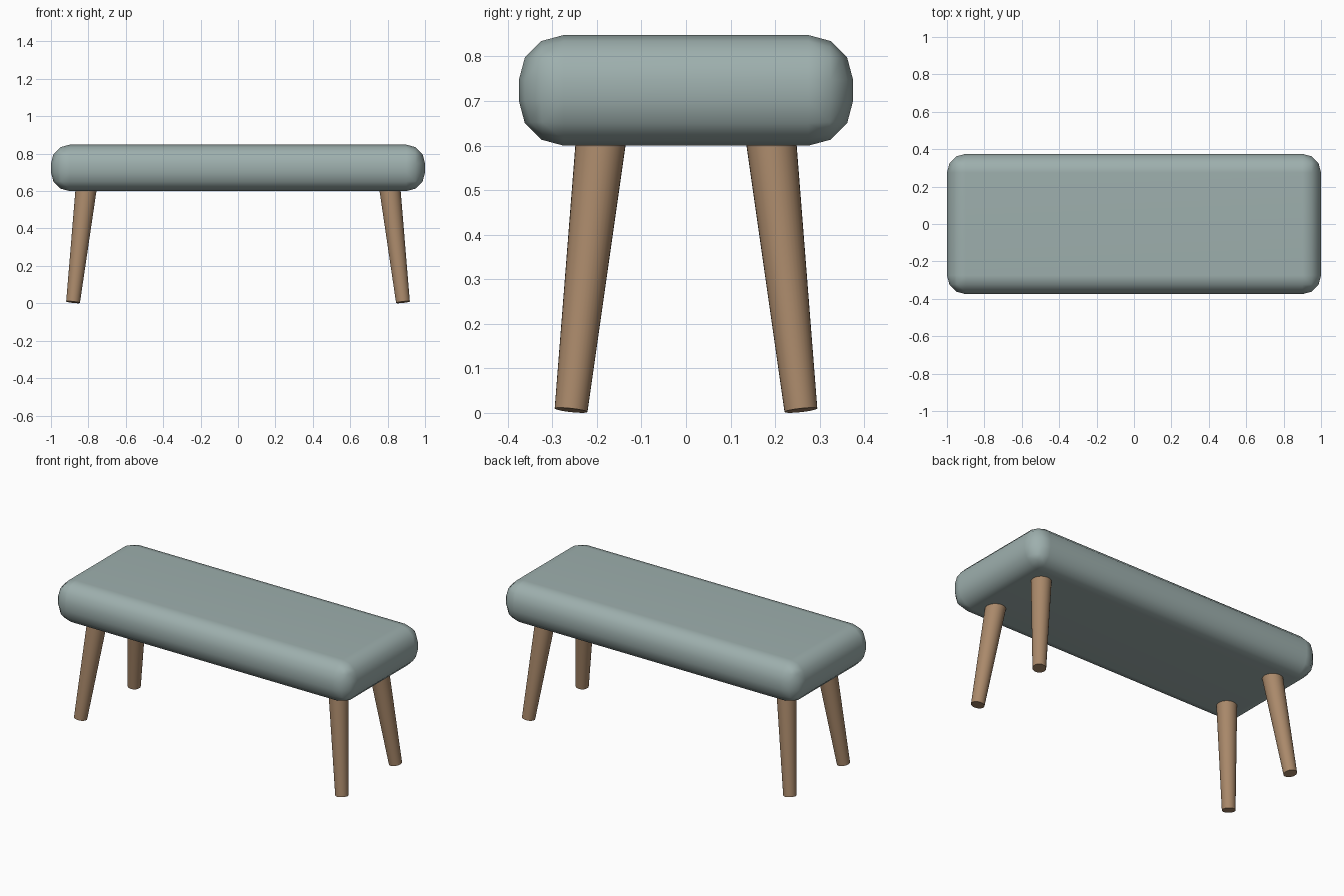
import bpy
import math
from mathutils import Vector

cube = bpy.data.objects.get("Cube")
if cube:
    bpy.data.objects.remove(cube, do_unlink=True)


def make_material(name, rgb):
    mat = bpy.data.materials.new(name)
    mat.use_nodes = True
    color = (*rgb, 1.0)
    mat.diffuse_color = color
    mat.node_tree.nodes["Principled BSDF"].inputs["Base Color"].default_value = color
    return mat


fabric = make_material("sage fabric", (0.34, 0.43, 0.42))
wood = make_material("warm wood", (0.40, 0.25, 0.145))

# Padded seat: box with broad rounded edges
bpy.ops.mesh.primitive_cube_add(size=1, location=(0, 0, 0.724))
seat = bpy.context.object
seat.name = "seat_cushion"
seat.scale = (2.0, 0.75, 0.248)
bpy.ops.object.transform_apply(location=False, rotation=False, scale=True)
bevel = seat.modifiers.new("rounded edges", "BEVEL")
bevel.width = 0.1
bevel.segments = 3
bpy.ops.object.modifier_apply(modifier=bevel.name)
bpy.ops.object.shade_smooth_by_angle(angle=math.radians(40))
weighted = seat.modifiers.new("flat panels", "WEIGHTED_NORMAL")
weighted.keep_sharp = True
seat.data.materials.append(fabric)

# Splayed tapered legs, ends cut square to each leg's own axis
for side, sx in (("left", 1), ("right", -1)):
    for end, sy in (("front", -1), ("back", 1)):
        foot = Vector((0.882 * sx, 0.258 * sy, 0.006))
        top = Vector((0.81 * sx, 0.189 * sy, 0.63))
        axis = top - foot
        bpy.ops.mesh.primitive_cone_add(
            vertices=32, radius1=0.037, radius2=0.057, depth=axis.length,
            location=(foot + top) / 2,
            rotation=axis.to_track_quat("Z", "Y").to_euler())
        leg = bpy.context.object
        leg.name = f"{end}_{side}_leg"
        bpy.ops.object.shade_smooth_by_angle(angle=math.radians(40))
        leg.data.materials.append(wood)
